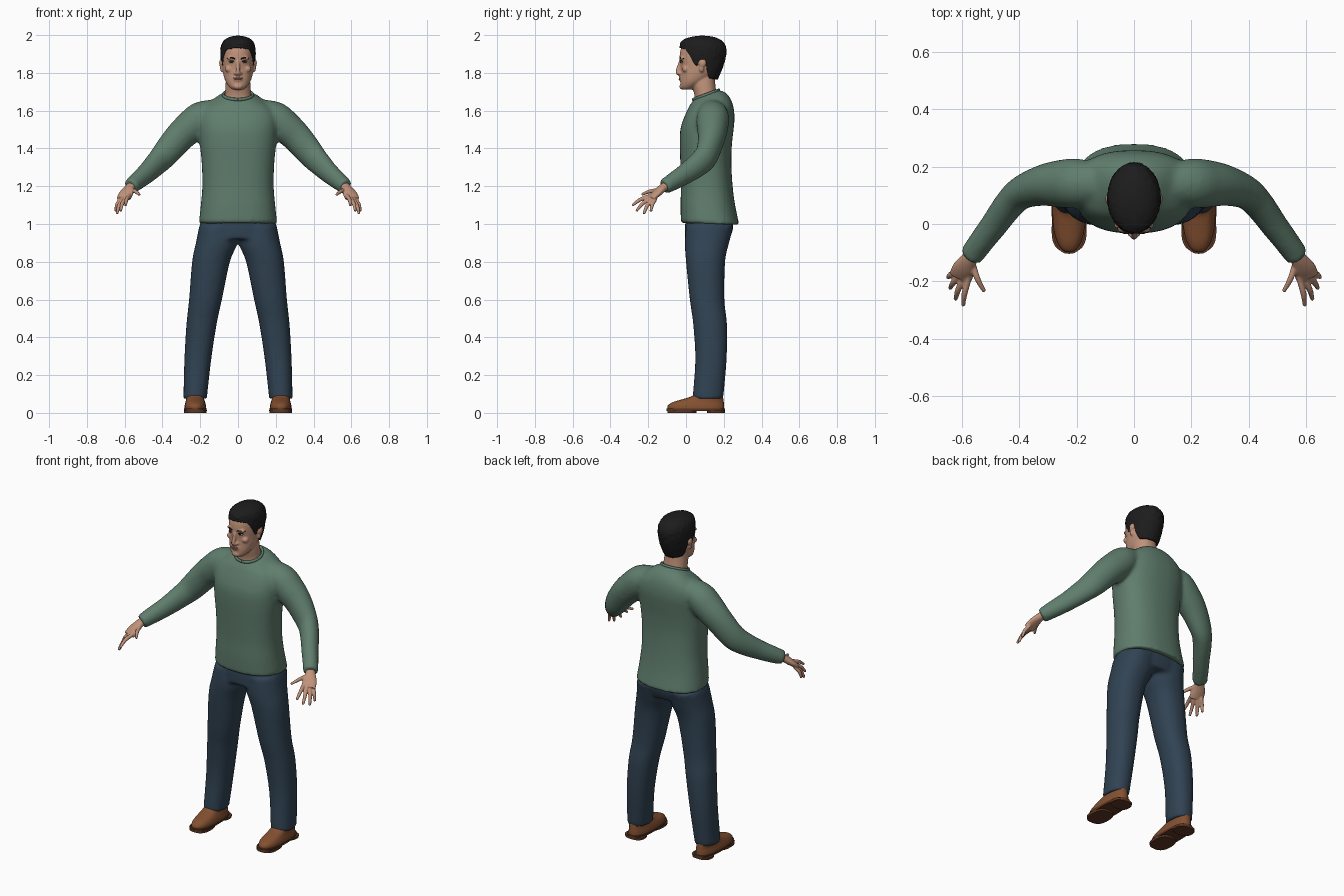
import bpy, bmesh, math
from mathutils import Vector, Matrix, noise

cube = bpy.data.objects.get("Cube")
if cube:
    bpy.data.objects.remove(cube)


def material(name, rgb):
    m = bpy.data.materials.new(name)
    m.use_nodes = True
    m.diffuse_color = (*rgb, 1)
    bsdf = m.node_tree.nodes["Principled BSDF"]
    bsdf.inputs["Base Color"].default_value = (*rgb, 1)
    bsdf.inputs["Roughness"].default_value = 0.8
    return m


GREEN = material("green knit", (.115, .205, .152))
DENIM = material("dark denim", (.03, .055, .085))
SKIN = material("skin", (.53, .29, .195))
LIP = material("lip", (.40, .19, .14))
BLACK = material("black hair", (.012, .012, .012))
WHITE = material("eye white", (.55, .52, .48))
LEATHER = material("brown leather", (.23, .08, .03))
SOLE = material("dark sole", (.11, .04, .018))


def spline(rows, k=4):
    """Catmull-Rom through equal-length rows of numbers."""
    out = []
    for i in range(len(rows) - 1):
        a, b, c, d = (rows[max(0, min(len(rows) - 1, i + j))] for j in (-1, 0, 1, 2))
        for step in range(k):
            t = step / k
            out.append([q + .5 * t * (r - p + t * (2*p - 5*q + 4*r - s + t * (3*(q - r) + s - p)))
                        for p, q, r, s in zip(a, b, c, d)])
    return out + [list(rows[-1])]


def loft(bm, rings):
    rings = [[bm.verts.new(p) for p in ring] for ring in rings]
    n = len(rings[0])
    for lo, hi in zip(rings, rings[1:]):
        for i in range(n):
            j = (i + 1) % n
            bm.faces.new((lo[i], lo[j], hi[j], hi[i]))
    bm.faces.new(rings[0][::-1])
    bm.faces.new(rings[-1])


def stack(bm, rows, side=1, power=2.2, n=40, k=4):
    """Level sections: z, centre x, half width, front y, back y, tilt."""
    rings = []
    for z, cx, hw, yf, yb, tilt in spline(rows, k):
        ring = []
        for i in range(n):
            c, s = math.cos(math.tau * i / n), math.sin(math.tau * i / n)
            dx = math.copysign(abs(c) ** (2 / power), c) * hw
            dy = math.copysign(abs(s) ** (2 / power), s) * (yb - yf) / 2
            ring.append((side * (cx + dx), (yf + yb) / 2 + dy, z + tilt * dy))
        rings.append(ring)
    loft(bm, rings)


def tube(bm, rows, side=1, n=20, k=4):
    """Sections across a path: x, y, z, radius sideways, radius upward."""
    rows = spline(rows, k)
    pts = [Vector(r[:3]) for r in rows]
    rings = []
    for i, row in enumerate(rows):
        t = pts[min(i + 1, len(pts) - 1)] - pts[max(i - 1, 0)]
        u = t.cross(Vector((0, 0, 1))).normalized()
        v = u.cross(t).normalized()
        ring = []
        for j in range(n):
            a = math.tau * j / n
            p = pts[i] + u * row[3] * math.cos(a) + v * row[4] * math.sin(a)
            ring.append((side * p.x, p.y, p.z))
        rings.append(ring)
    loft(bm, rings)


def ball(bm, loc, size):
    bmesh.ops.create_uvsphere(bm, u_segments=20, v_segments=12, radius=1,
                              matrix=Matrix.Translation(loc) @ Matrix.Diagonal((*size, 1)))


def finish(bm, name, mat, voxel=0, relax=0, sharp=False):
    bmesh.ops.recalc_face_normals(bm, faces=bm.faces)
    me = bpy.data.meshes.new(name)
    bm.to_mesh(me)
    bm.free()
    me.materials.append(mat)
    ob = bpy.data.objects.new(name, me)
    bpy.context.collection.objects.link(ob)
    for f in me.polygons:
        f.use_smooth = True
    if voxel:
        mod = ob.modifiers.new("blend", "REMESH")
        mod.mode, mod.voxel_size, mod.use_smooth_shade = "VOXEL", voxel, True
        mod = ob.modifiers.new("relax", "SMOOTH")
        mod.factor, mod.iterations = .5, relax
    if sharp:
        bpy.ops.object.select_all(action="DESELECT")
        ob.select_set(True)
        bpy.context.view_layer.objects.active = ob
        bpy.ops.object.shade_smooth_by_angle(angle=math.radians(40))
    return ob


# Sweater: body and both sleeves blended together
bm = bmesh.new()
stack(bm, [(1.0, 0, .208, -.027, .282, -.03), (1.1, 0, .197, -.029, .26, 0),
           (1.2, 0, .189, -.027, .247, 0), (1.32, 0, .192, -.03, .24, 0),
           (1.42, 0, .202, -.033, .243, 0), (1.5, 0, .208, -.03, .252, 0),
           (1.56, 0, .21, -.012, .257, 0), (1.61, 0, .192, .008, .252, .05),
           (1.645, 0, .15, .02, .237, .15), (1.67, 0, .11, .031, .208, .3),
           (1.684, 0, .08, .04, .172, .38)], power=2.4)
for s in (1, -1):
    tube(bm, [(.1, .14, 1.615, .06, .05), (.19, .142, 1.57, .085, .082), (.25, .14, 1.517, .084, .086),
              (.315, .135, 1.455, .072, .08), (.39, .11, 1.366, .058, .073), (.435, .068, 1.318, .053, .066),
              (.485, 0, 1.268, .048, .056), (.535, -.066, 1.226, .044, .048),
              (.57, -.115, 1.198, .042, .04)], s, 28)
finish(bm, "sweater", GREEN, .011, 6)

# Ribbed neckline
bm = bmesh.new()
loop = []
for i in range(41):
    a = math.tau * i / 40
    loop.append((.079 * math.sin(a), .106 - .068 * math.cos(a), 1.684 - .025 * math.cos(a), .007, .009))
tube(bm, loop, n=8, k=1)
finish(bm, "neckline", GREEN)

# Trousers: hips and legs blended together
bm = bmesh.new()
stack(bm, [(1.04, 0, .188, 0, .245, 0), (.98, 0, .205, -.006, .25, 0), (.92, 0, .212, -.006, .23, 0)])
for s in (1, -1):
    stack(bm, [(.99, .105, .1, 0, .252, 0), (.9, .113, .11, -.006, .228, 0), (.8, .143, .1, 0, .207, 0),
               (.6, .172, .087, .02, .203, 0), (.47, .193, .08, .038, .217, 0),
               (.28, .213, .071, .049, .215, 0), (.075, .227, .062, .034, .197, 0)], s)
finish(bm, "trousers", DENIM, .011, 5)

for s, label in ((1, "left"), (-1, "right")):
    # Shoe upper, then sole with a heel block
    bm = bmesh.new()
    stack(bm, [(.018, .226, .058, -.096, .202, 0), (.038, .226, .057, -.097, .202, 0),
               (.056, .226, .052, -.072, .2, 0), (.072, .227, .048, -.02, .198, 0),
               (.088, .227, .048, .03, .195, 0), (.11, .227, .047, .05, .19, 0)], s, 2.3, 32)
    finish(bm, label + "_shoe", LEATHER, sharp=True)
    bm = bmesh.new()
    for z0, z1, front, back in ((.01, .022, -.104, .207), (0, .014, -.098, .055), (0, .014, .11, .206)):
        stack(bm, [(z0, .226, .059, front, back, 0), (z1, .226, .061, front, back, 0)], s, 2.6, 32, 1)
    finish(bm, label + "_sole", SOLE, sharp=True)

    # Hand: palm, four fingers and a thumb
    bm = bmesh.new()
    tube(bm, [(.55, -.085, 1.212, .026, .024), (.572, -.12, 1.193, .028, .022),
              (.592, -.155, 1.163, .04, .02), (.604, -.185, 1.135, .041, .015)], s)
    fingers = [((.578, -.196, 1.147), (.595, -.285, 1.098)), ((.596, -.192, 1.135), (.622, -.263, 1.068)),
               ((.612, -.182, 1.127), (.641, -.224, 1.053)), ((.624, -.165, 1.128), (.648, -.186, 1.066)),
               ((.562, -.14, 1.18), (.521, -.235, 1.155))]
    for base, tip in fingers:
        a, b = Vector(base), Vector(tip)
        back = a - (b - a) * .3
        mid = a.lerp(b, .5) + Vector((.004, -.003, .006))
        tube(bm, [(*back, .009, .01), (*a, .011, .011), (*mid, .0105, .0105), (*b, .007, .007)], s, 12)
    finish(bm, label + "_hand", SKIN, .004, 3)

# Head, neck, ears and nose blended together
bm = bmesh.new()
stack(bm, [(1.712, 0, .03, -.02, .03, 0), (1.728, 0, .048, -.028, .06, 0), (1.755, 0, .066, -.03, .11, 0),
           (1.79, 0, .077, -.028, .15, 0), (1.83, 0, .082, -.028, .18, 0), (1.88, 0, .084, -.034, .195, 0),
           (1.93, 0, .081, -.026, .19, 0), (1.965, 0, .06, 0, .155, 0), (1.985, 0, .02, .06, .11, 0)], power=2.1)
stack(bm, [(1.62, 0, .08, .045, .17, 0), (1.68, 0, .07, .045, .163, 0),
           (1.74, 0, .066, .03, .155, 0), (1.8, 0, .06, .03, .15, 0)])
tube(bm, [(0, -.024, 1.872, .01, .01), (0, -.037, 1.835, .009, .01), (0, -.045, 1.804, .012, .011),
          (0, -.034, 1.79, .01, .008)])
ball(bm, (0, -.024, 1.769), (.027, .013, .017))
ball(bm, (0, -.02, 1.728), (.026, .015, .016))
for s in (1, -1):
    ball(bm, (s * .012, -.034, 1.797), (.01, .012, .008))
    ball(bm, (s * .033, -.019, 1.878), (.026, .013, .009))
    ball(bm, (s * .048, -.002, 1.82), (.022, .018, .018))
    ball(bm, (s * .09, .088, 1.852), (.01, .02, .022))
    ball(bm, (s * .086, .082, 1.824), (.009, .013, .02))
finish(bm, "head", SKIN, .005, 3)

# Lips
bm = bmesh.new()
for z, width in ((1.773, .024), (1.766, .021)):
    ball(bm, (0, -.0325, z), (width, .006, .0045))
finish(bm, "lips", LIP)

# Eyes, irises and brows
white, dark = bmesh.new(), bmesh.new()
for s in (1, -1):
    ball(white, (s * .034, -.02, 1.857), (.014, .01, .006))
    ball(dark, (s * .034, -.027, 1.857), (.006, .005, .006))
    tube(dark, [(.019, -.027, 1.859, .002, .002), (.034, -.028, 1.864, .003, .003),
                (.049, -.016, 1.858, .002, .002)], s, 8)
    tube(dark, [(.016, -.031, 1.874, .004, .003), (.036, -.03, 1.88, .004, .004),
                (.058, -.012, 1.876, .003, .002)], s, 8)
finish(white, "eyes", WHITE)
finish(dark, "irises_and_brows", BLACK)

# Short hair: every column rises from the hairline to the crown
shape = spline([(1.75, .06, .03, .16), (1.8, .079, 0, .183), (1.85, .088, -.02, .202), (1.9, .093, -.03, .213),
                (1.94, .09, -.033, .211), (1.97, .076, -.022, .19), (1.99, .045, .025, .15),
                (1.998, .001, .084, .086)], 6)
hairline = [(-.04, 1.935), (0, 1.925), (.02, 1.89), (.04, 1.845), (.055, 1.835), (.07, 1.868),
            (.1, 1.872), (.115, 1.81), (.135, 1.772), (.22, 1.762)]


def lookup(table, x):
    for a, b in zip(table, table[1:]):
        if x <= b[0]:
            t = max(0, (x - a[0]) / (b[0] - a[0]))
            return [p + (q - p) * t for p, q in zip(a, b)]
    return table[-1]


bm = bmesh.new()
columns, levels = 96, 30
rings = []
for r in range(levels + 1):
    rise = math.sin(r / levels * math.pi / 2)
    ring = []
    for i in range(columns):
        a = math.tau * i / columns
        low = lookup(hairline, .09 - .12 * math.cos(a))[1]
        z, hw, yf, yb = lookup(shape, low + (1.998 - low) * rise)
        p = Vector((hw * math.sin(a), (yf + yb) / 2 - (yb - yf) / 2 * math.cos(a), z))
        tuft = 1 + .035 * noise.noise(p * 75)
        ring.append((p.x * tuft, .09 + (p.y - .09) * tuft, p.z))
    rings.append(ring)
loft(bm, rings)
bottom = [f for f in bm.faces if len(f.verts) > 4 and f.calc_center_median().z < 1.95]
bmesh.ops.delete(bm, geom=bottom, context="FACES")
hair = finish(bm, "hair", BLACK)
shell = hair.modifiers.new("thickness", "SOLIDIFY")
shell.thickness, shell.offset = .012, -1
